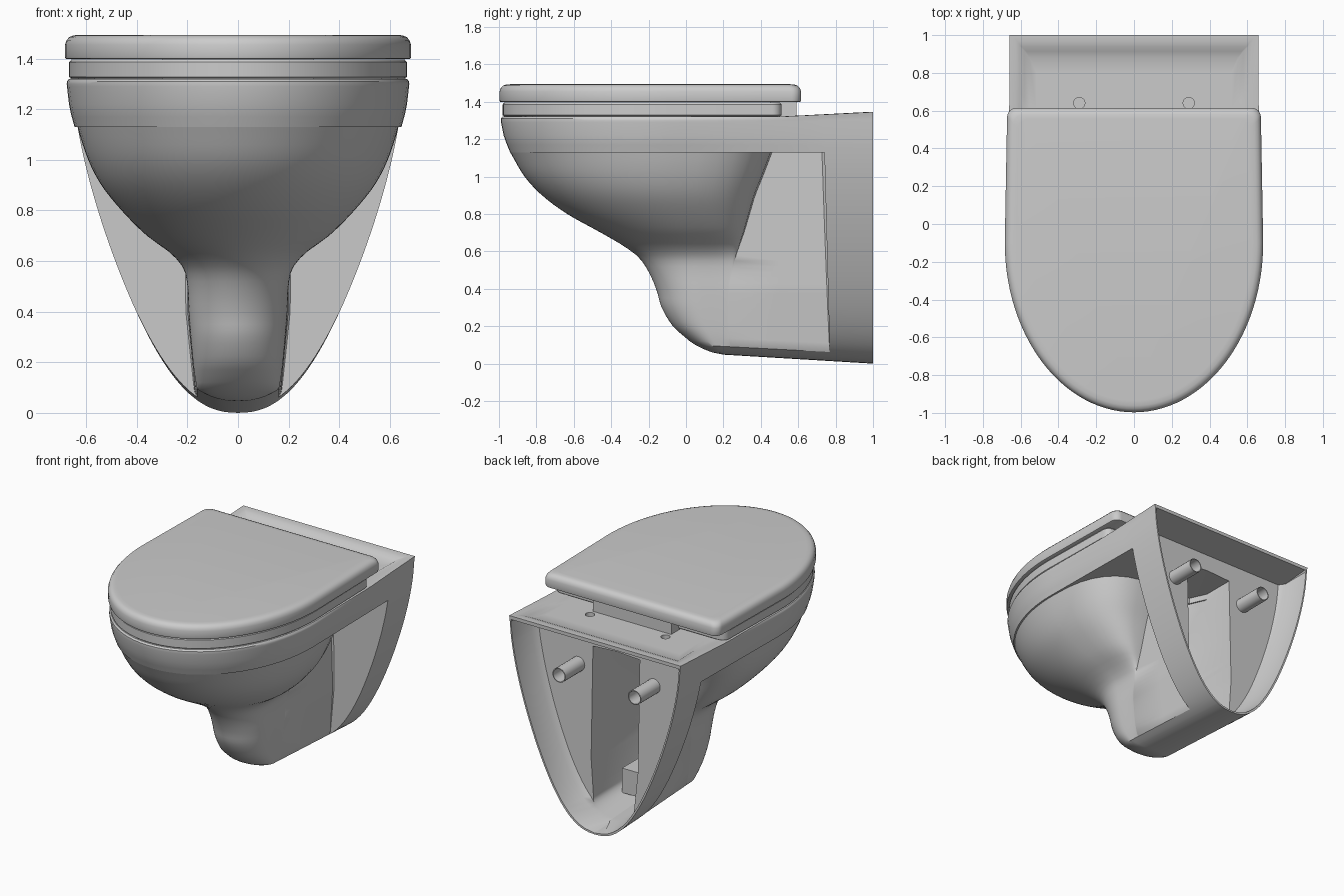
import bpy, bmesh, math

cube = bpy.data.objects.get("Cube")
if cube:
    bpy.data.objects.remove(cube)

ceramic = bpy.data.materials.new("light_grey_ceramic")
ceramic.use_nodes = True
GREY = (0.6, 0.6, 0.6, 1)
ceramic.diffuse_color = GREY
ceramic.node_tree.nodes["Principled BSDF"].inputs["Base Color"].default_value = GREY


def shade(obj):
    bpy.ops.object.select_all(action='DESELECT')
    obj.select_set(True)
    bpy.context.view_layer.objects.active = obj
    bpy.ops.object.shade_smooth_by_angle(angle=math.radians(35))


def finish(bm, name):
    bmesh.ops.remove_doubles(bm, verts=bm.verts, dist=0.0005)
    bmesh.ops.dissolve_degenerate(bm, edges=bm.edges, dist=0.0003)
    bmesh.ops.recalc_face_normals(bm, faces=bm.faces)
    mesh = bpy.data.meshes.new(name)
    bm.to_mesh(mesh)
    bm.free()
    obj = bpy.data.objects.new(name, mesh)
    bpy.context.collection.objects.link(obj)
    mesh.materials.append(ceramic)
    shade(obj)
    return obj


def loft_halves(layers, name, cap_bottom=False):
    """Skin stacked half outlines, mirror them and close the top."""
    bm = bmesh.new()
    for side in (1, -1):
        grid = [[bm.verts.new((side * x, y, z)) for x, y, z in row] for row in layers]
        for low, high in zip(grid, grid[1:]):
            for i in range(len(low) - 1):
                bm.faces.new((low[i], low[i + 1], high[i + 1], high[i]))
        bm.faces.new(grid[-1])
        if cap_bottom:
            bm.faces.new(grid[0])
    return finish(bm, name)


def lerp(a, b, t):
    return a + (b - a) * t


# Bowl and neck: height, front y, half width, y where the corridor wall starts
BOWL = [(0, .2, .16, .25), (.01, .14, .16, .245), (.05, .05, .162, .24), (.1, -.01, .17, .235),
        (.162, -.07, .177, .23), (.28, -.13, .187, .23), (.4, -.16, .195, .235), (.5, -.205, .2, .25),
        (.57, -.255, .215, .265), (.63, -.335, .265, .285), (.7, -.455, .36, .31), (.8, -.635, .46, .34),
        (.9, -.77, .54, .37), (1, -.863, .592, .41), (1.13, -.94, .636, .46)]
# Rim: height, half width, front y
RIM = [(1.13, .646, -.9405), (1.17, .657, -.957), (1.18, .66, -.961), (1.22, .668, -.975),
       (1.29, .676, -.989), (1.3, .677, -.99), (1.31, .676, -.99), (1.32, .668, -.98)]


def bowl_at(z):
    """Smooth interpolation of the bowl table."""
    k = max(i for i in range(len(BOWL) - 1) if BOWL[i][0] <= z)
    a, b = BOWL[k], BOWL[k + 1]
    p, n = BOWL[max(k - 1, 0)], BOWL[min(k + 2, len(BOWL) - 1)]
    h = b[0] - a[0]
    t = (z - a[0]) / h
    out = []
    for c in (1, 2, 3):
        m0 = (b[c] - p[c]) / (b[0] - p[0]) * h
        m1 = (n[c] - a[c]) / (n[0] - a[0]) * h
        d = b[c] - a[c]
        out.append(a[c] + m0 * t + (3 * d - 2 * m0 - m1) * t * t + (m0 + m1 - 2 * d) * t ** 3)
    return out


def shell_width(z):
    u = max(z, 0) / 1.3
    return .655 * u ** .43 * (1 + max(0, .28 * u * u * (1 - u)))


def arc(w, centre, front, n=18):
    return [(w * math.cos(a), centre + (front - centre) * math.sin(a))
            for a in (math.pi / 2 * i / n for i in range(n + 1))]


def half_section(z, rim=None):
    """Half outline at one height: hollow back, shell band, recess, bowl."""
    W = shell_width(z)
    Wi = max(0, shell_width(z - .025) - .015)
    lip = max(0, shell_width(z - .012) - .008)
    step = lerp(.77, .74, z / 1.13)
    px = min(lerp(.165, .2, min(1, z / .4)), W)
    wall = step + .025
    if rim:
        w, front = rim
        mid = -.1
        deep = .42
        side = [(lerp(W, w, i / 12), lerp(step, mid, i / 12)) for i in range(12)]
    else:
        front, w, py = bowl_at(z)
        w = min(w, W)
        mid = lerp(front, py, .604)
        # hollow runs into the neck, and back out under the basin
        deep = lerp(front, py, .4) if z < .5 else mid + max(0, z - .55) * .85
        # front-facing wall, then corridor wall, then the back of the bowl
        side = [(lerp(W, px, .02), step), (px + (W - px) * .03, step), (px, step - (W - px) * .03)]
        side += [(px, lerp(step, py, i / 2)) for i in (1, 2)]
        for i in range(1, 8):
            a = math.pi / 2 * (1 - i / 8)
            side.append((lerp(px, w, math.cos(a) ** .75), lerp(mid, py, math.sin(a) ** .75)))
    cx = min(max(0, px - .02), Wi)
    if z > 1.175:
        cx, deep = 0, wall
    if z > 1.295:
        deep = wall = 1
    inner = [(0, deep), (.7 * cx, deep), (cx, min(wall, deep + .12)), (cx, wall),
             (max(Wi - .03, cx), wall), (Wi, min(1, wall + .04)), (lip, 1)]
    return inner + [(W, 1), (W, step)] + side + arc(w, mid, front)


def tilt(x, y, z):
    """Underside falls towards the back, deck rises towards it."""
    z2 = z + .06 * (1 - y) * max(0, 1 - z / .4)
    if z > 1.2:
        z2 += .025 * min(1, max(0, (y - .5) * 2)) * (z - 1.2) / .12
    return x, y, z2


# Body shell with recessed sides and a hollow back
heights = [0, .003, .01, .02, .025, .035, .05, .075] + [.1 + .03 * i for i in range(34)] + [1.13]
layers = [[tilt(x, y, z) for x, y in half_section(z)] for z in heights]
layers += [[tilt(x, y, z) for x, y in half_section(z, (w, f))] for z, w, f in RIM]
top = layers[-1]
for sx, sy, drop in ((.95, .965, 0), (.92, .94, .006), (.88, .915, .016)):
    layers.append([(x * sx, y * sy, z - drop) for x, y, z in top])
for sx, sy in ((.84, .88), (.78, .8)):
    layers.append([(x * sx, y * sy, 1.313) for x, y, z in top])
body = loft_halves(layers, "bowl_body")


def slab(name, width, front, back, steps):
    """D shaped slab with a rounded edge: steps are (inset, height)."""
    rows = []
    for inset, z in steps:
        w, f, b, r = width - inset, front + inset, back - inset, .05
        corner = [(w - .012 - r + r * math.sin(a), b - r + r * math.cos(a))
                  for a in (math.pi / 2 * i / 6 for i in range(7))]
        rows.append([(x, y, z) for x, y in [(0, b)] + corner + arc(w, -.1, f, 28)])
    return loft_halves(rows, name, True)


# Seat ring and closed lid
slab("seat", .667, -.98, .51, [(.008, 1.322), (0, 1.328), (0, 1.386), (.008, 1.396)])
slab("lid", .684, -.997, .615, [(.008, 1.398), (.002, 1.401), (0, 1.408), (0, 1.455), (.006, 1.473),
                                (.018, 1.486), (.035, 1.492), (.06, 1.494)])


def box(name, lo, hi):
    bm = bmesh.new()
    bmesh.ops.create_cube(bm, size=1)
    for v in bm.verts:
        v.co = [lerp(lo[i], hi[i], v.co[i] + .5) for i in range(3)]
    return finish(bm, name)


# Hinge block behind the seat, drain outlet inside the hollow
box("hinge_block", (-.3, .45, 1.3), (.3, .59, 1.405))
box("drain_outlet", (-.12, .2, .08), (.12, .53, .25))


def tube(name, x, outer, bore, start, end, z):
    """Open tube along y."""
    bm = bmesh.new()
    rings = [[bm.verts.new((x + r * math.cos(a), y, z + r * math.sin(a)))
              for a in (math.tau * i / 20 for i in range(20))]
             for r, y in ((outer, start), (outer, end), (bore, end), (bore, start))]
    for a, b in zip(rings, rings[1:]):
        for i in range(20):
            bm.faces.new((a[i], a[i - 1], b[i - 1], b[i]))
    return finish(bm, name)


# Mounting sleeves at the back and bolt holes in the deck
for side, label in ((1, "left"), (-1, "right")):
    tube(label + "_mounting_sleeve", side * .29, .05, .044, .76, .98, 1.02)
    bm = bmesh.new()
    bmesh.ops.create_cone(bm, cap_ends=True, segments=20, radius1=.03, radius2=.03, depth=.2)
    bmesh.ops.translate(bm, verts=bm.verts, vec=(side * .29, .64, 1.31))
    cutter = finish(bm, label + "_hole_cutter")
    cut = body.modifiers.new(label + "_bolt_hole", 'BOOLEAN')
    cut.operation = 'DIFFERENCE'
    cut.solver = 'EXACT'
    cut.object = cutter
    bpy.context.view_layer.objects.active = body
    bpy.ops.object.modifier_apply(modifier=cut.name)
    bpy.data.objects.remove(cutter)
shade(body)
